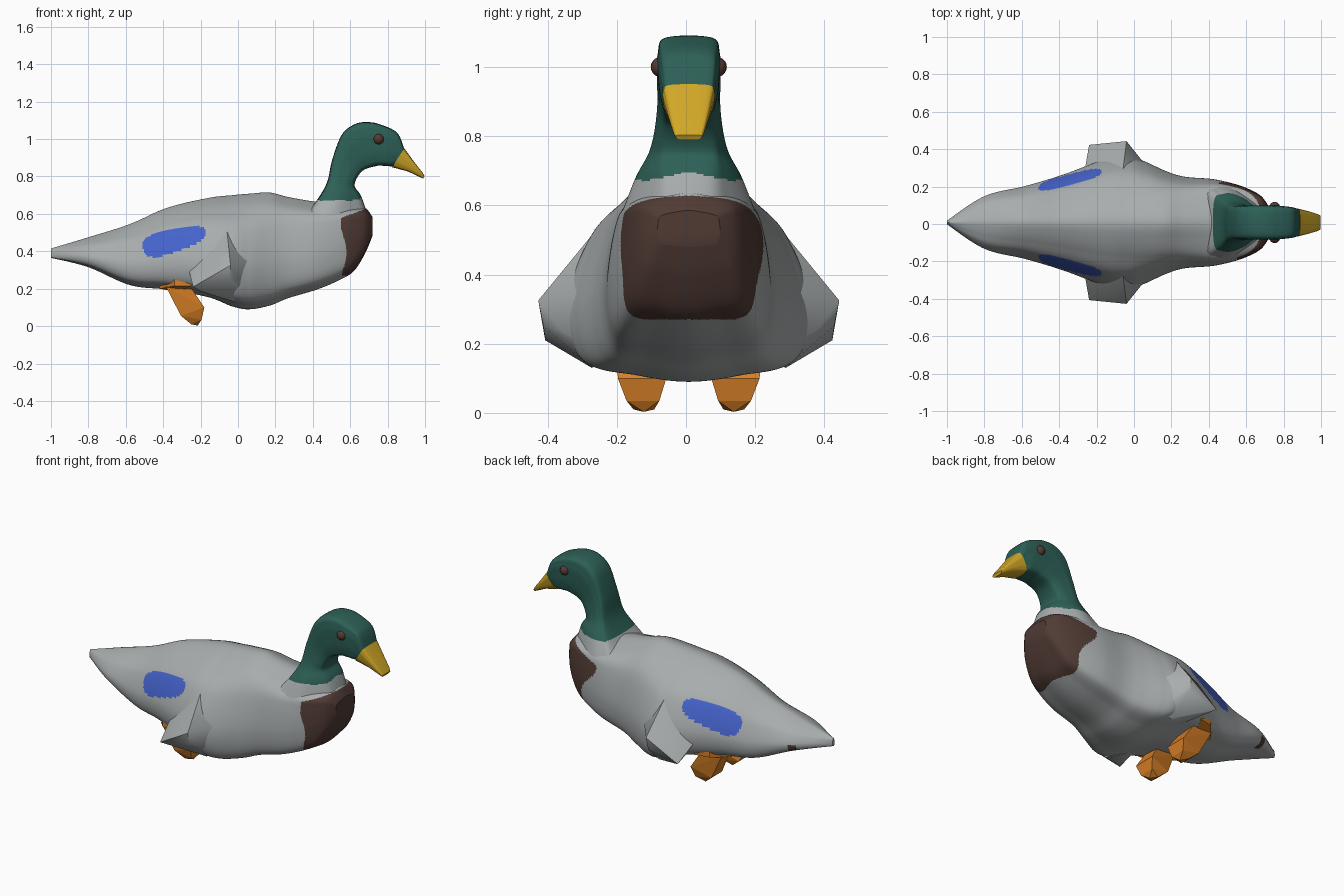
import bpy, bmesh, math
from mathutils import Vector

if "Cube" in bpy.data.objects:
    bpy.data.objects.remove(bpy.data.objects["Cube"])

CY = 0.008  # centre line of the bird


def material(name, r, g, b):
    m = bpy.data.materials.new(name)
    m.diffuse_color = (r, g, b, 1)
    m.use_nodes = True
    m.node_tree.nodes["Principled BSDF"].inputs["Base Color"].default_value = m.diffuse_color
    return m


GREY = material("plumage grey", .39, .415, .42)
GREEN = material("head green", .026, .118, .095)
BROWN = material("breast brown", .080, .043, .034)
BLUE = material("wing patch blue", .060, .125, .60)
YELLOW = material("beak yellow", .64, .39, .02)
ORANGE = material("foot orange", .68, .215, .02)
EYE = material("eye brown", .09, .042, .035)


def spline(pts, sub, closed=False):
    """Catmull-Rom resampling of tuples of any length."""
    n, out = len(pts), []
    for i in range(n if closed else n - 1):
        ids = [(i + k) % n if closed else min(max(i + k, 0), n - 1) for k in (-1, 0, 1, 2)]
        a, b, c, d = (pts[j] for j in ids)
        for s in range(sub):
            t = s / sub
            out.append(tuple(
                q + .5 * t * (r - p + t * (2*p - 5*q + 4*r - u + t * (3 * (q - r) + u - p)))
                for p, q, r, u in zip(a, b, c, d)))
    if not closed:
        out.append(tuple(pts[-1]))
    return out


def finish(name, bm, mats, rule=None, smooth=None):
    bmesh.ops.recalc_face_normals(bm, faces=bm.faces)
    if rule:
        for f in bm.faces:
            f.material_index = rule(f.calc_center_median())
    me = bpy.data.meshes.new(name)
    bm.to_mesh(me)
    bm.free()
    for m in mats:
        me.materials.append(m)
    ob = bpy.data.objects.new(name, me)
    bpy.context.collection.objects.link(ob)
    if smooth:
        bpy.ops.object.select_all(action='DESELECT')
        ob.select_set(True)
        bpy.context.view_layer.objects.active = ob
        bpy.ops.object.shade_smooth_by_angle(angle=math.radians(smooth))
    return ob


def loft(name, rings, mats, rule=None, smooth=35):
    bm = bmesh.new()
    loops = [[bm.verts.new(p) for p in r] for r in rings]
    n = len(loops[0])
    for a, b in zip(loops, loops[1:]):
        for i in range(n):
            bm.faces.new((a[i], a[(i + 1) % n], b[(i + 1) % n], b[i]))
    bm.faces.new(loops[0])
    bm.faces.new(loops[-1])
    return finish(name, bm, mats, rule, smooth)


def hull(name, pts, mat, side, smooth=None):
    bm = bmesh.new()
    for x, y, z in pts:
        bm.verts.new((x, CY + side * y, z))
    res = bmesh.ops.convex_hull(bm, input=bm.verts)
    junk = {v for v in res["geom_interior"] + res["geom_unused"] if isinstance(v, bmesh.types.BMVert)}
    if junk:
        bmesh.ops.delete(bm, geom=list(junk), context='VERTS')
    return finish(name, bm, [mat], smooth=smooth)


# body: x, top, bottom, half width, shoulder fullness
stations = [
    (-1.0, .415, .365, .010, .5), (-.80, .475, .315, .14, .5), (-.58, .545, .22, .195, .5),
    (-.38, .632, .195, .255, .5), (-.16, .685, .155, .335, .5), (-.03, .70, .105, .355, .5),
    (.06, .708, .09, .325, .55), (.17, .714, .11, .275, .62), (.27, .69, .15, .245, .7),
    (.42, .665, .195, .232, .78), (.54, .66, .245, .205, .84), (.62, .655, .295, .175, .88),
    (.68, .635, .39, .14, .88), (.718, .585, .48, .09, .88)]


def body_ring(s):
    x, top, bot, w, sh = s
    half = [(sh * .45, .96), (sh, .86), (.5 * sh + .54, .69), (1, .35), (.88, .095), (.45, .03)]
    prof = [(0, 1)] + half + [(0, 0)] + [(-a, b) for a, b in reversed(half)]
    return [(x, CY + w * a, bot + (top - bot) * b) for a, b in spline(prof, 12, True)]


def body_colour(c):
    # wing patch: tilted rounded bar on each flank
    dx, dz = c.x + .34, c.z - .458
    u, v = (dx + .28 * dz) / .18, (dz - .28 * dx) / (.062 - .012 * dx / .18)
    if abs(u) ** 3 + abs(v) ** 3 < 1 and abs(c.y - CY) > .1:
        return 2
    # breast, reaching further back on the left side
    edge = .565 + .015 * math.sin(c.z * 20)
    if c.y > .05:
        edge -= .10 * math.exp(-((c.z - .52) / .11) ** 2)
    if c.x > edge and .27 < c.z < min(.6 + .35 * (c.x - .61), .632):
        return 1
    # small spot beside the tail
    if c.y > .08 and abs(c.x + .81) < .022 and c.z < .37:
        return 1
    return 0


loft("body", [body_ring(s) for s in spline(stations, 26)], [GREY, BROWN, BLUE], body_colour)

# neck, head and beak: back x, back z, front x, front z, half width
neck = [
    (.37, .60, .70, .55, .185), (.43, .678, .655, .69, .148), (.48, .77, .62, .755, .108),
    (.508, .89, .66, .83, .09), (.56, 1.02, .735, .86, .09), (.63, 1.075, .78, .862, .09),
    (.70, 1.085, .82, .86, .089), (.765, 1.072, .832, .865, .087), (.85, 1.03, .835, .862, .08),
    (.888, .945, .832, .86, .072)]
beak = [(.888, .948, .825, .852, .074), (.94, .878, .91, .828, .059), (.985, .822, .978, .795, .044),
        (.997, .803, .99, .789, .037)]


def neck_ring(s):
    bx, bz, fx, fz, w = s
    f = min(1, .1 / w)  # rounder front where the neck widens
    half = [(.74, 1), (1, .6), (1, .05), (.42 + .48 * f, -.6), (.6 * f, -1)]
    prof = half + [(-a, b) for a, b in reversed(half)]
    return [((bx + fx) / 2 + (bx - fx) / 2 * b, CY + w * a, (bz + fz) / 2 + (bz - fz) / 2 * b)
            for a, b in spline(prof, 6, True)]


def neck_colour(c):
    if c.z > .672 + .025 * max(0, 1 - abs(c.y - CY) / .12) * (c.x > .55):
        return 0
    return 2 if c.x > .58 and c.z < min(.6 + .35 * (c.x - .61), .632) else 1


loft("neck_and_head", [neck_ring(s) for s in spline(neck, 20)], [GREEN, GREY, BROWN], neck_colour)
loft("beak", [neck_ring(s) for s in beak], [YELLOW], smooth=25)

for side, label in ((1, "left"), (-1, "right")):
    # eye
    bm = bmesh.new()
    bmesh.ops.create_uvsphere(bm, u_segments=16, v_segments=10, radius=.029)
    bmesh.ops.translate(bm, verts=bm.verts, vec=Vector((.752, CY + side * .081, 1.0)))
    finish(label + "_eye", bm, [EYE], smooth=40)
    # thigh flare growing out of the flank
    hull(label + "_thigh", [
        (-.04, .435, .325), (-.005, .37, .24), (-.24, .415, .21), (-.20, .37, .185),
        (-.045, .42, .25), (-.16, .36, .36), (-.06, .275, .52), (.10, .26, .36),
        (.05, .27, .18), (-.27, .24, .33), (-.02, .28, .13), (-.16, .2, .18)], GREY, side, 42)
    # shank running outward from the foot to the thigh
    hull(label + "_shank", [
        (-.42, .15, .20), (-.41, .15, .25), (-.31, .13, .18), (-.30, .15, .25),
        (-.34, .25, .215), (-.34, .25, .265), (-.25, .27, .215), (-.26, .27, .265)], ORANGE, side)
    # folded webbed foot
    hull(label + "_foot", [
        (-.385, .12, .21), (-.385, .20, .21), (-.28, .12, .25), (-.28, .21, .25),
        (-.305, .08, .055), (-.305, .185, .055), (-.18, .065, .10), (-.18, .205, .10),
        (-.195, .085, .035), (-.195, .18, .035), (-.25, .10, .01), (-.25, .16, .01),
        (-.215, .13, .003)], ORANGE, side)
